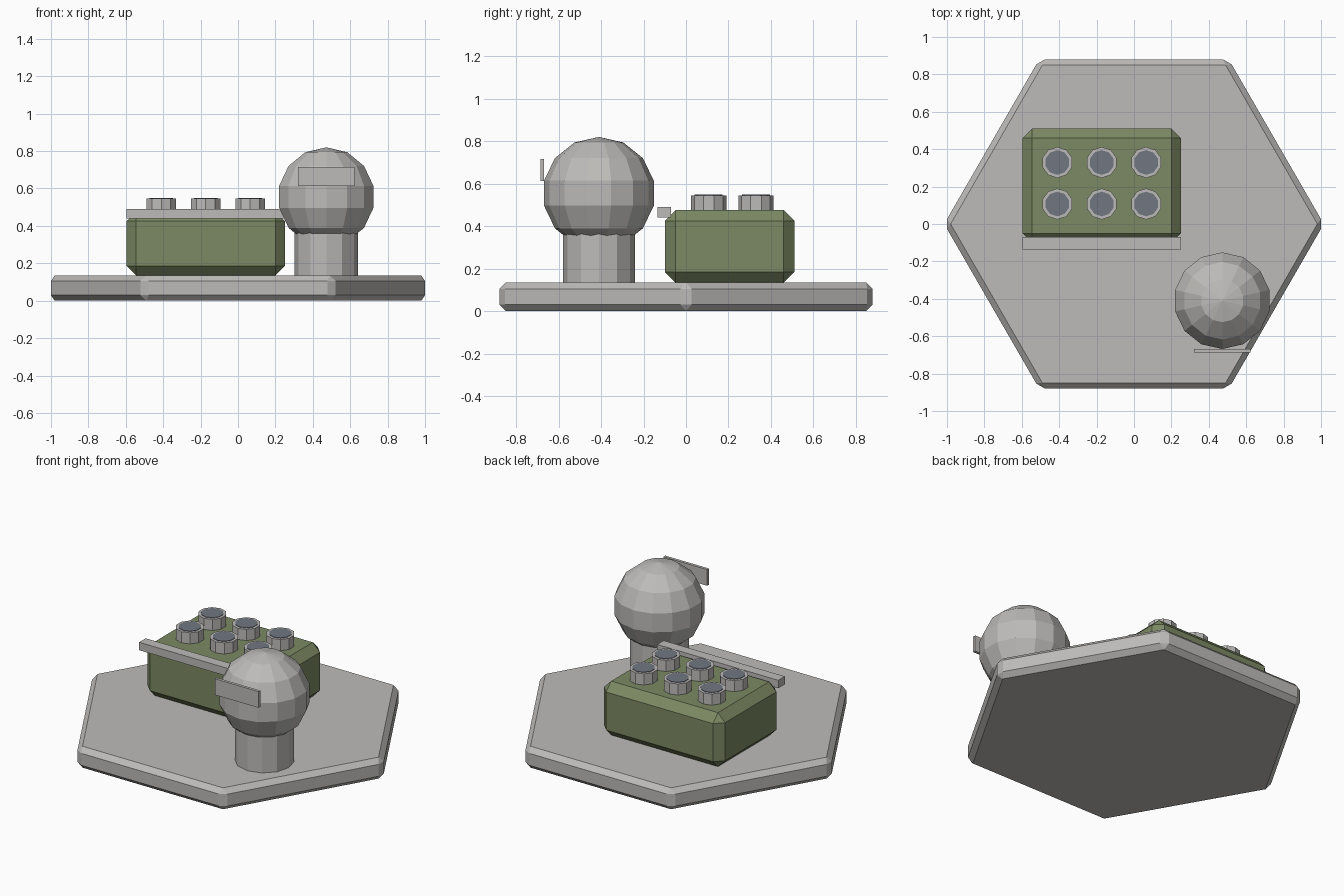
import bpy, math
from mathutils import Vector

if "Cube" in bpy.data.objects:
    bpy.data.objects.remove(bpy.data.objects["Cube"])


def mat(name, rgb):
    m = bpy.data.materials.new(name)
    m.diffuse_color = (*rgb, 1)
    m.use_nodes = True
    m.node_tree.nodes["Principled BSDF"].inputs["Base Color"].default_value = m.diffuse_color
    return m


GREY = mat("light grey", (0.51, 0.50, 0.485))
GREEN = mat("olive green", (0.20, 0.25, 0.125))
DARK = mat("slate", (0.165, 0.18, 0.22))


def finish(name, m, bevel=0):
    o = bpy.context.object
    o.name = name
    o.data.materials.append(m)
    if bevel:
        b = o.modifiers.new("bevel", 'BEVEL')
        b.width = bevel
        b.segments = 1
        b.limit_method = 'ANGLE'
    return o


def box(name, lo, hi, m, bevel=0):
    lo, hi = Vector(lo), Vector(hi)
    bpy.ops.mesh.primitive_cube_add(size=1)
    o = finish(name, m, bevel)
    size, mid = hi - lo, (lo + hi) / 2
    for v in o.data.vertices:
        v.co = Vector([v.co[i] * size[i] + mid[i] for i in range(3)])
    return o


def cyl(name, x, y, z0, z1, r, sides, m, bevel=0, turn=0):
    bpy.ops.mesh.primitive_cylinder_add(vertices=sides, radius=r, depth=z1 - z0,
                                        location=(x, y, (z0 + z1) / 2), rotation=(0, 0, turn))
    return finish(name, m, bevel)


# Hexagonal base with points on the x axis
cyl("hex_base", 0, 0, 0, 0.135, 1.015, 6, GREY, 0.03, math.pi / 6)

# Launcher box and its front rail
box("launcher_box", (-0.595, -0.10, 0.135), (0.25, 0.51, 0.475), GREEN, 0.05)
box("front_rail", (-0.595, -0.135, 0.44), (0.25, -0.07, 0.49), GREY)

# Six tubes with dark caps
for i in range(3):
    for j in range(2):
        x, y = -0.41 + 0.2375 * i, 0.107 + 0.222 * j
        cyl("launch_tube", x, y, 0.45, 0.545, 0.083, 10, GREY)
        cyl("tube_cap", x, y, 0.54, 0.548, 0.066, 10, DARK)

# Radar column, dome and front plate
cyl("radar_column", 0.472, -0.41, 0.13, 0.42, 0.17, 12, GREY)
bpy.ops.mesh.primitive_uv_sphere_add(segments=14, ring_count=7, radius=0.265,
                                     location=(0.472, -0.41, 0.555))
finish("radar_dome", GREY)
box("dome_plate", (0.32, -0.686, 0.613), (0.624, -0.668, 0.715), GREY)
